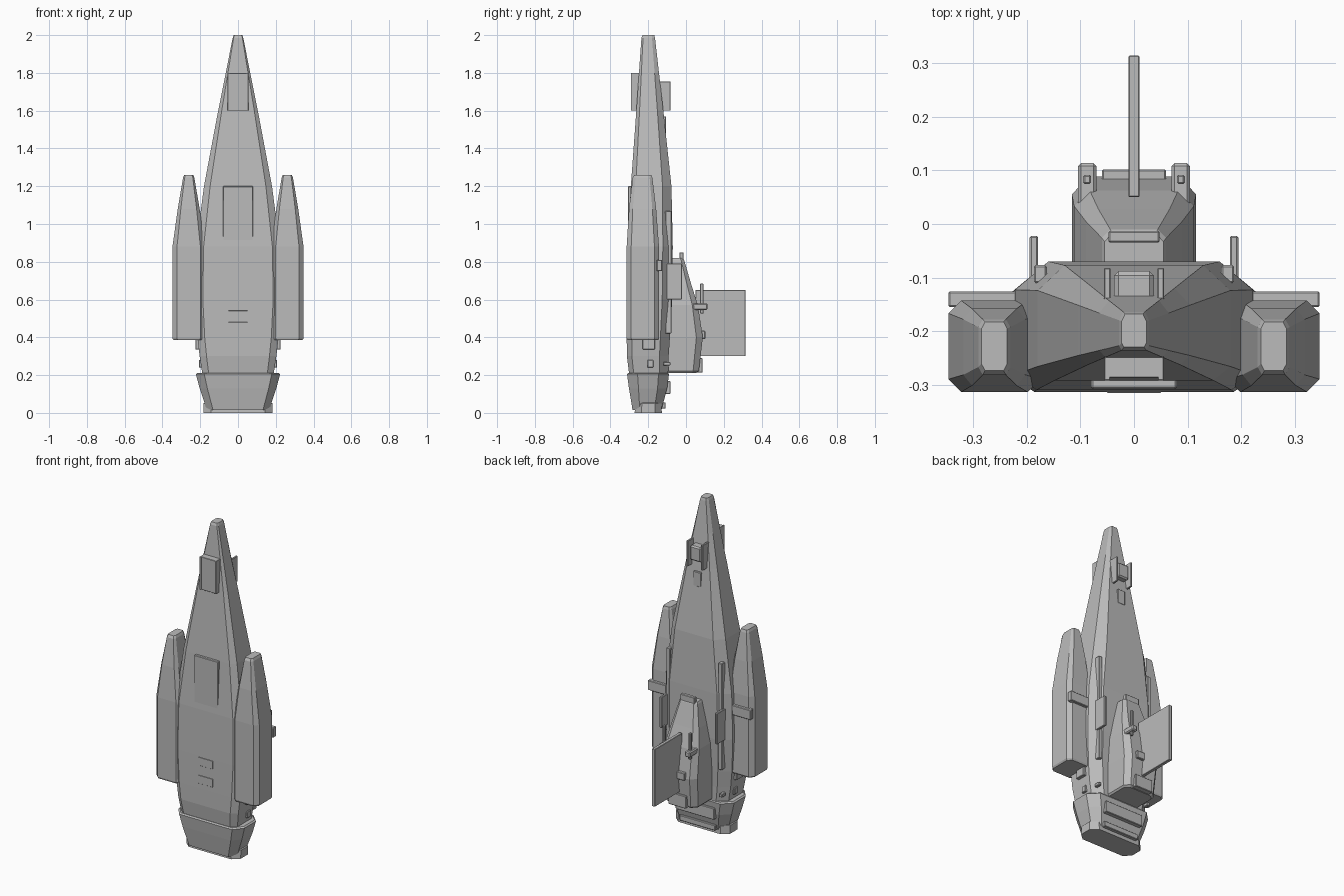
import bpy, bmesh

grey = bpy.data.materials.new("hull grey")
grey.diffuse_color = (0.5, 0.5, 0.5, 1)


def finish(name, bm):
    bmesh.ops.recalc_face_normals(bm, faces=bm.faces)
    me = bpy.data.meshes.new(name)
    bm.to_mesh(me)
    bm.free()
    me.materials.append(grey)
    ob = bpy.data.objects.new(name, me)
    bpy.context.collection.objects.link(ob)
    return ob


def loft(name, rows, front=0.8, back=0.8, cf=0.12, cb=0.2, cx=0.0):
    """Eight-sided body; rows are (z, half width, front y, back y)."""
    bm = bmesh.new()
    rings = []
    for z, w, yf, yb in rows:
        d = yb - yf
        half = [(w * front, yf), (w, yf + d * cf), (w, yb - d * cb), (w * back, yb)]
        pts = half + [(-x, y) for x, y in reversed(half)]
        rings.append([bm.verts.new((cx + x, y, z)) for x, y in pts])
    for a, b in zip(rings, rings[1:]):
        for i in range(8):
            j = (i + 1) % 8
            bm.faces.new((a[i], a[j], b[j], b[i]))
    bm.faces.new(rings[0])
    bm.faces.new(rings[-1])
    return finish(name, bm)


def box(name, x, y, z, bevel=0.003):
    bm = bmesh.new()
    bmesh.ops.create_cube(bm, size=1)
    for v in bm.verts:
        v.co = [lo + (c + 0.5) * (hi - lo) for c, (lo, hi) in zip(v.co, (x, y, z))]
    ob = finish(name, bm)
    if bevel:
        m = ob.modifiers.new("edge", 'BEVEL')
        m.width = bevel
        m.segments = 1
    return ob


def pair(name, x, y, z, bevel=0.003):
    box("right_" + name, x, y, z, bevel)
    box("left_" + name, (-x[1], -x[0]), y, z, bevel)


# Main body and engine skirt
loft("main_hull", [(0.18, 0.185, -0.298, -0.095), (0.30, 0.203, -0.313, -0.092),
                   (0.40, 0.215, -0.314, -0.085), (0.60, 0.227, -0.314, -0.073),
                   (0.88, 0.222, -0.310, -0.070), (1.20, 0.180, -0.292, -0.077),
                   (1.60, 0.105, -0.263, -0.120), (1.80, 0.065, -0.249, -0.143),
                   (1.985, 0.028, -0.236, -0.164), (2.0, 0.023, -0.230, -0.168)],
     front=0.82, back=0.72, cf=0.12, cb=0.22)
loft("engine_skirt", [(0.015, 0.165, -0.283, -0.130), (0.13, 0.203, -0.302, -0.100),
                      (0.205, 0.223, -0.312, -0.090), (0.212, 0.215, -0.305, -0.095)],
     front=0.80, back=0.75, cf=0.25, cb=0.25)
loft("engine_base", [(0, 0.183, -0.272, -0.128), (0.05, 0.183, -0.268, -0.130),
                     (0.065, 0.165, -0.25, -0.14)], 0.78, 0.78, 0.25, 0.25)

# Side boosters and their fittings
for side, s in (("right", 1), ("left", -1)):
    loft(side + "_booster", [(0.385, 0.080, -0.310, -0.148), (0.395, 0.086, -0.314, -0.143),
                             (0.88, 0.086, -0.314, -0.143), (1.08, 0.058, -0.302, -0.158),
                             (1.245, 0.030, -0.282, -0.178), (1.26, 0.024, -0.274, -0.183)],
         0.72, 0.72, 0.14, 0.14, cx=s * 0.261)
pair("booster_clamp", (0.215, 0.347), (-0.155, -0.126), (0.75, 0.81))
pair("upper_mount", (0.18, 0.226), (-0.23, -0.165), (0.335, 0.40))
pair("lower_mount", (0.17, 0.207), (-0.205, -0.172), (0.24, 0.28))

# Rear rails
pair("rail", (0.163, 0.187), (-0.11, -0.077), (0.42, 1.07))
pair("rail_fin", (0.179, 0.195), (-0.11, -0.022), (0.60, 0.79))
pair("rail_foot", (0.165, 0.185), (-0.12, -0.083), (0.25, 0.27))

# Rear cabin with fin and fittings
loft("rear_cabin", [(0.212, 0.100, -0.10, 0.055), (0.222, 0.108, -0.10, 0.068),
                    (0.40, 0.116, -0.10, 0.089), (0.57, 0.112, -0.10, 0.063),
                    (0.68, 0.090, -0.10, 0.028), (0.81, 0.060, -0.10, -0.010),
                    (0.82, 0.055, -0.10, -0.018)], 1.0, 0.74, 0.1, 0.18)
box("cabin_cap", (-0.048, 0.048), (-0.035, -0.013), (0.79, 0.85))
box("tail_fin", (-0.010, 0.010), (0.05, 0.315), (0.30, 0.65), 0.002)
box("cabin_rear_plate", (-0.06, 0.06), (0.06, 0.102), (0.39, 0.435))
box("cabin_foot_plate", (-0.06, 0.06), (0.05, 0.088), (0.214, 0.29))
pair("cabin_knob", (0.070, 0.105), (0.02, 0.114), (0.545, 0.58), 0.006)
pair("cabin_rod", (0.080, 0.095), (0.075, 0.092), (0.525, 0.685))

# Nose fittings
box("nose_front_block", (-0.055, 0.055), (-0.288, -0.235), (1.60, 1.80), 0.002)
pair("nose_front_rim", (0.045, 0.055), (-0.292, -0.25), (1.60, 1.80), 0.001)
box("nose_rear_block", (-0.037, 0.037), (-0.16, -0.088), (1.64, 1.73), 0.008)
pair("nose_rear_plate", (0.044, 0.056), (-0.16, -0.082), (1.60, 1.755), 0.002)
box("nose_vent", (-0.025, 0.025), (-0.15, -0.106), (1.48, 1.57))

# Long front panel and small hull plates
box("front_panel", (-0.08, 0.08), (-0.308, -0.26), (0.72, 1.20))
for z in (0.43, 0.54):
    box("front_hatch", (-0.05, 0.05), (-0.316, -0.30), (z, z + 0.05), 0.001)

# Rear skirt bars
box("skirt_upper_bar", (-0.13, 0.13), (-0.14, -0.083), (0.10, 0.17))
box("skirt_mid_bar", (-0.10, 0.10), (-0.14, -0.078), (0.245, 0.265))
box("skirt_lower_bar", (-0.12, 0.12), (-0.16, -0.108), (0.022, 0.055))
